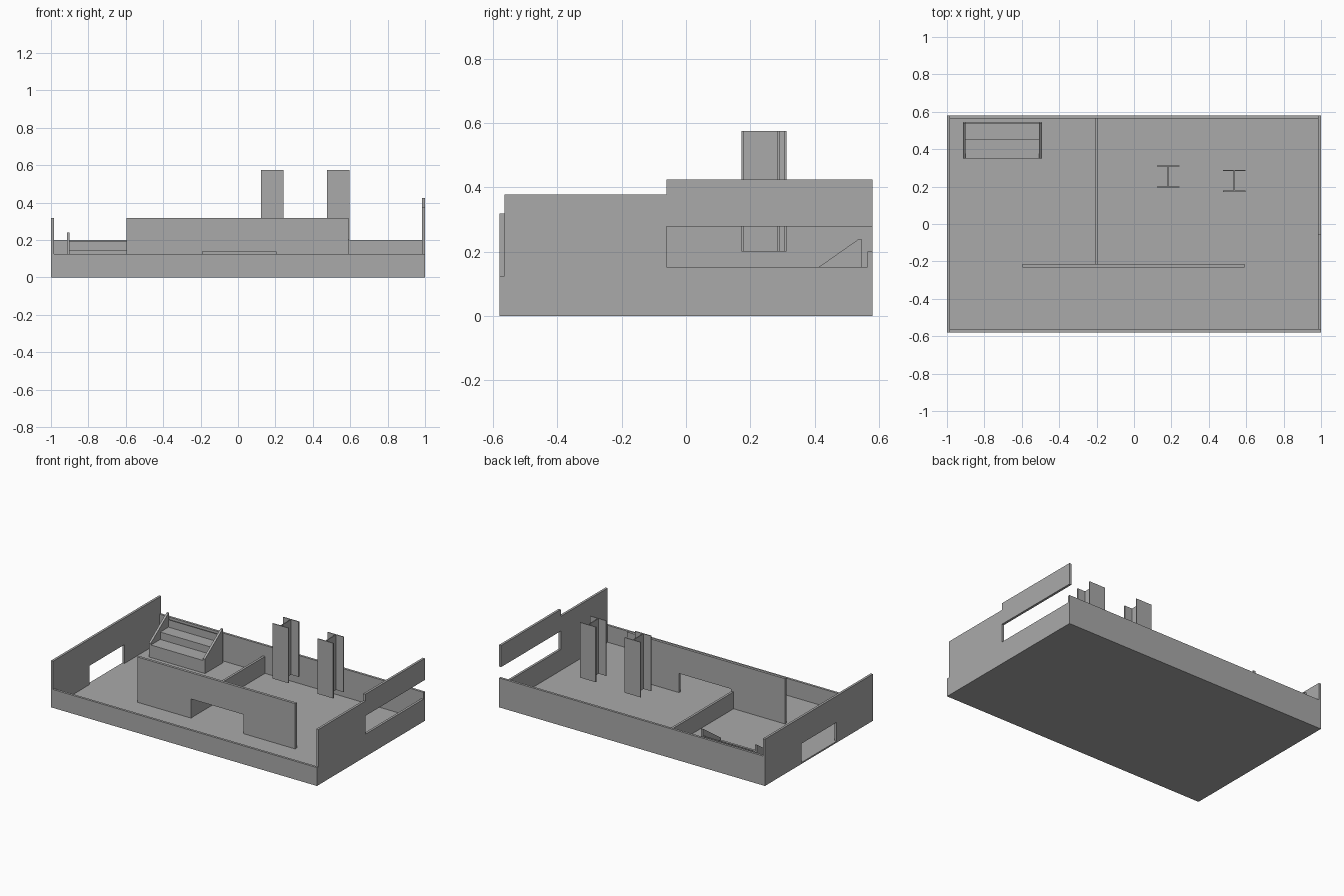
import bpy, bmesh
from mathutils import Vector

cube = bpy.data.objects.get("Cube")
if cube:
    bpy.data.objects.remove(cube, do_unlink=True)

grey = bpy.data.materials.new("plain_grey")
grey.use_nodes = True
colour = (0.4, 0.4, 0.4, 1)
grey.diffuse_color = colour
grey.node_tree.nodes["Principled BSDF"].inputs["Base Color"].default_value = colour

FLOOR = 0.01        # top of the floor slab
HX, HY = 1.0, 0.58  # half footprint
T = 0.016           # wall thickness


def prism(name, profile, axis, start, end):
    """Extrude a flat profile along x (profile in y,z) or y (profile in x,z)."""
    bm = bmesh.new()
    if axis == "x":
        verts = [bm.verts.new((start, a, b)) for a, b in profile]
        step = Vector((end - start, 0, 0))
    else:
        verts = [bm.verts.new((a, start, b)) for a, b in profile]
        step = Vector((0, end - start, 0))
    face = bm.faces.new(verts)
    side = bmesh.ops.extrude_face_region(bm, geom=[face])["geom"]
    bmesh.ops.translate(bm, vec=step, verts=[v for v in side if isinstance(v, bmesh.types.BMVert)])
    bmesh.ops.recalc_face_normals(bm, faces=bm.faces)
    mesh = bpy.data.meshes.new(name)
    bm.to_mesh(mesh)
    bm.free()
    mesh.materials.append(grey)
    obj = bpy.data.objects.new(name, mesh)
    bpy.context.collection.objects.link(obj)
    return obj


def box(name, x0, x1, y0, y1, z0, z1):
    return prism(name, [(x0, z0), (x1, z0), (x1, z1), (x0, z1)], "y", y0, y1)


def doorway_profile(a0, a1, d0, d1, door_top, top):
    return [(a0, FLOOR), (d0, FLOOR), (d0, door_top), (d1, door_top),
            (d1, FLOOR), (a1, FLOOR), (a1, top), (a0, top)]


# Floor slab and long outer walls
box("floor", -HX, HX, -HY, HY, 0, FLOOR)
box("front_wall", -HX + T, HX, -HY, -HY + T, FLOOR, 0.125)
box("back_wall", -HX + T, HX, HY - T, HY, FLOOR, 0.2)

# End wall with a doorway
prism("doorway_end_wall", doorway_profile(-HY, HY, -0.19, 0.187, 0.138, 0.318),
      "x", -HX, -HX + T)

# Stepped end wall with a long open slot
slot_y, inner = -0.06, HY - T
prism("slotted_end_wall", [
    (-inner, FLOOR), (inner, FLOOR), (inner, 0.153), (slot_y, 0.153),
    (slot_y, 0.278), (HY, 0.278), (HY, 0.425), (slot_y, 0.425),
    (slot_y, 0.378), (-inner, 0.378)], "x", HX - T, HX)

# Inner walls
prism("inner_wall", doorway_profile(-0.595, 0.592, -0.19, 0.202, 0.14, 0.318),
      "y", -0.232, -0.214)
box("low_partition", -0.208, -0.192, -0.214, inner, FLOOR, 0.125)

# H-section columns
for i, (cx, cy) in enumerate([(0.182, 0.254), (0.536, 0.231)], 1):
    box(f"column_{i}_web", cx - 0.003, cx + 0.003, cy - 0.053, cy + 0.053, 0.2, 0.575)
    for side, s in (("front", -1), ("back", 1)):
        fy = cy + s * 0.056
        box(f"column_{i}_{side}_flange", cx - 0.06, cx + 0.06,
            fy - 0.003, fy + 0.003, 0.2, 0.575)

# Steps between two sloping side panels
prism("steps", [(0.35, FLOOR), (0.543, FLOOR), (0.543, 0.195), (0.538, 0.195),
                (0.538, 0.145), (0.45, 0.145), (0.45, 0.095), (0.35, 0.095)],
      "x", -0.9, -0.508)
for name, x in (("steps_right_panel", -0.915), ("steps_left_panel", -0.508)):
    prism(name, [(0.35, FLOOR), (0.545, FLOOR), (0.545, 0.24), (0.538, 0.24), (0.35, 0.108)],
          "x", x, x + 0.015)
